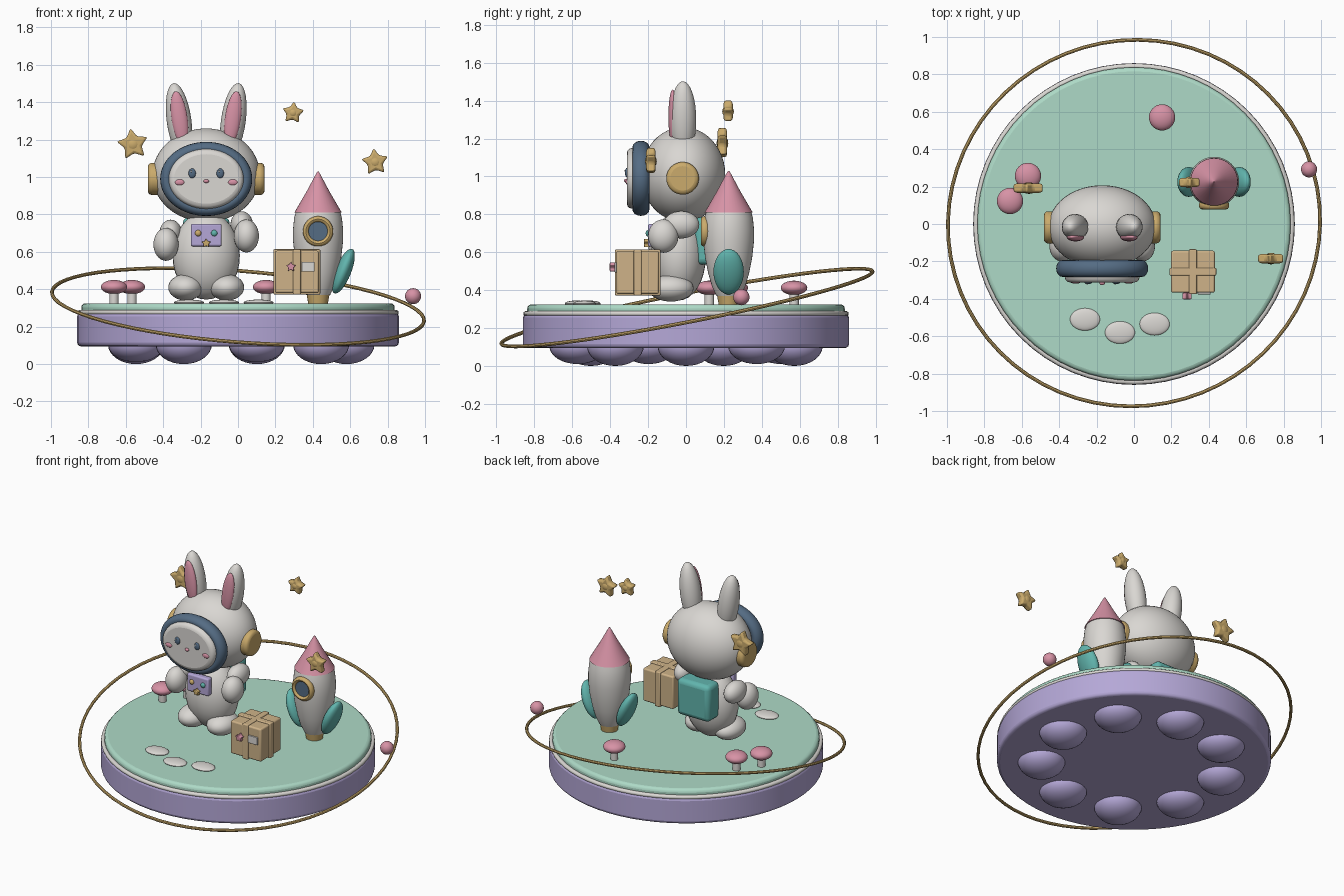
import bpy, bmesh, math
from mathutils import Matrix, Vector

if "Cube" in bpy.data.objects:
    bpy.data.objects.remove(bpy.data.objects["Cube"])


def material(name, rgb):
    m = bpy.data.materials.new(name)
    m.diffuse_color = (*rgb, 1)
    m.use_nodes = True
    m.node_tree.nodes["Principled BSDF"].inputs["Base Color"].default_value = m.diffuse_color
    return m


WHITE = material("warm_white", (0.70, 0.68, 0.65))
GREEN = material("mint_green", (0.42, 0.70, 0.57))
LAVENDER = material("lavender", (0.46, 0.39, 0.68))
PINK = material("pink", (0.68, 0.29, 0.38))
GOLD = material("gold", (0.60, 0.41, 0.15))
TAN = material("cardboard_tan", (0.62, 0.45, 0.25))
BLUE = material("slate_blue", (0.09, 0.15, 0.23))
TEAL = material("teal", (0.12, 0.46, 0.42))


def finish(name, bm, mat, loc=(0, 0, 0), rot=(0, 0, 0), bevel=0, segments=3):
    bmesh.ops.recalc_face_normals(bm, faces=bm.faces)
    mesh = bpy.data.meshes.new(name)
    bm.to_mesh(mesh)
    bm.free()
    ob = bpy.data.objects.new(name, mesh)
    bpy.context.collection.objects.link(ob)
    mesh.materials.append(mat)
    ob.location, ob.rotation_euler = loc, rot
    if bevel:
        b = ob.modifiers.new("rounded", 'BEVEL')
        b.width, b.segments, b.angle_limit = bevel, segments, math.radians(40)
    bpy.context.view_layer.objects.active = ob
    ob.select_set(True)
    bpy.ops.object.shade_smooth_by_angle(angle=math.radians(40))
    ob.select_set(False)
    return ob


def ball(name, loc, size, mat, rot=(0, 0, 0), seg=32):
    bm = bmesh.new()
    bmesh.ops.create_uvsphere(bm, u_segments=seg, v_segments=seg // 2, radius=1)
    bmesh.ops.scale(bm, vec=size, verts=bm.verts)
    return finish(name, bm, mat, loc, rot)


def box(name, loc, size, mat, bevel=0.01, rot=(0, 0, 0)):
    bm = bmesh.new()
    bmesh.ops.create_cube(bm, size=1)
    bmesh.ops.scale(bm, vec=size, verts=bm.verts)
    return finish(name, bm, mat, loc, rot, bevel)


def disc(name, loc, size, mat, rot=(0, 0, 0), bevel=0, seg=48):
    """Cylinder; size = (x radius, y radius, depth) before rotation."""
    bm = bmesh.new()
    bmesh.ops.create_cone(bm, cap_ends=True, segments=seg, radius1=1, radius2=1, depth=1)
    bmesh.ops.scale(bm, vec=size, verts=bm.verts)
    return finish(name, bm, mat, loc, rot, bevel)


def lathe(name, loc, profile, mat, seg=40):
    bm = bmesh.new()
    rings = [[bm.verts.new((r * math.cos(math.tau * i / seg), r * math.sin(math.tau * i / seg), z))
              for i in range(seg)] for r, z in profile]
    for a, b in zip(rings, rings[1:]):
        for i in range(seg):
            j = (i + 1) % seg
            bm.faces.new((a[i], a[j], b[j], b[i]))
    bm.faces.new(rings[0])
    bm.faces.new(rings[-1])
    return finish(name, bm, mat, loc)


def ring(name, loc, rx, ry, tube, tube_z, mat, rot=(0, 0, 0), seg=64, sides=12):
    """Torus with elliptical path and elliptical tube."""
    bm = bmesh.new()
    loops = []
    for i in range(seg):
        a = math.tau * i / seg
        loops.append([bm.verts.new(((rx + tube * math.cos(t)) * math.cos(a),
                                    (ry + tube * math.cos(t)) * math.sin(a),
                                    tube_z * math.sin(t)))
                      for t in (math.tau * k / sides for k in range(sides))])
    for i in range(seg):
        a, b = loops[i], loops[(i + 1) % seg]
        for k in range(sides):
            n = (k + 1) % sides
            bm.faces.new((a[k], b[k], b[n], a[n]))
    return finish(name, bm, mat, loc, rot)


def star(name, loc, r, depth, mat, turn=0, bevel=0.012):
    """Five-pointed star facing the front."""
    bm = bmesh.new()
    pts = []
    for i in range(10):
        a = math.pi / 2 + turn + i * math.pi / 5
        q = r * (1.0 if i % 2 == 0 else 0.54)
        pts.append(bm.verts.new((q * math.cos(a), -depth / 2, q * math.sin(a))))
    f = bm.faces.new(pts)
    out = bmesh.ops.extrude_face_region(bm, geom=[f])
    bmesh.ops.translate(bm, vec=(0, depth, 0),
                        verts=[v for v in out["geom"] if isinstance(v, bmesh.types.BMVert)])
    return finish(name, bm, mat, loc, bevel=bevel, segments=2)


FRONT = (math.pi / 2, 0, 0)
SIDE = (0, math.pi / 2, 0)

# Floating island base
disc("base_disc", (0, 0, 0.185), (0.86, 0.86, 0.18), LAVENDER, bevel=0.02, seg=64)
ring("base_rim", (0, 0, 0.276), 0.843, 0.843, 0.016, 0.014, WHITE)
disc("grass_top", (0, 0, 0.295), (0.838, 0.838, 0.06), GREEN, bevel=0.022, seg=64)
for i in range(9):
    a = math.tau * i / 9
    ball("underside_dome", (0.58 * math.cos(a), 0.58 * math.sin(a), 0.105),
         (0.15, 0.15, 0.105 if i % 2 == 0 else 0.095), LAVENDER)

# Tilted orbit ring with small moon
tilt = Vector((0.078, -0.195, 1)).to_track_quat('Z', 'Y').to_euler()
ring("orbit_ring", (0, 0.005, 0.308), 0.998, 0.998, 0.01, 0.01, GOLD, rot=tilt, sides=8)
ball("orbit_moon", (0.936, 0.292, 0.363), (0.043,) * 3, PINK, seg=24)

# Rabbit astronaut: body, head, backpack
CX = -0.17
ball("body", (CX, -0.04, 0.58), (0.18, 0.145, 0.235), WHITE)
ball("head", (CX, -0.015, 1.01), (0.288, 0.222, 0.25), WHITE, seg=48)
box("backpack", (CX, 0.11, 0.66), (0.25, 0.13, 0.25), TEAL, 0.03)
for s in (-1, 1):
    ball("ear", (CX + s * 0.145, -0.016, 1.3), (0.066, 0.07, 0.204), WHITE, (0, s * 0.14, 0))
    ball("inner_ear", (CX + s * 0.143, -0.07, 1.315), (0.043, 0.023, 0.145), PINK, (0, s * 0.14, 0))
    disc("ear_cup", (CX + s * 0.262, -0.018, 0.99), (0.086, 0.086, 0.1), GOLD, SIDE, 0.022)
    ball("foot", (CX + s * 0.11, -0.08, 0.41), (0.093, 0.12, 0.07), WHITE)
    lift = 0.025 if s > 0 else -0.02
    ball("upper_arm", (CX + s * 0.19, -0.025, 0.72 + lift), (0.06, 0.095, 0.072), WHITE)
    ball("hand", (CX + s * 0.215, -0.12, 0.66 + lift), (0.067, 0.08, 0.088), WHITE)

# Visor and face
ring("visor_frame", (CX, -0.238, 0.99), 0.212, 0.164, 0.034, 0.045, BLUE, FRONT, sides=16)
disc("face_plate", (CX, -0.255, 0.99), (0.2, 0.16, 0.115), WHITE, FRONT, 0.028)
for s in (-1, 1):
    ball("eye", (CX + s * 0.075, -0.312, 1.02), (0.02, 0.01, 0.026), BLUE, seg=16)
    ball("eye_glint", (CX + s * 0.075 - 0.005, -0.321, 1.03), (0.005, 0.003, 0.005), WHITE, seg=8)
    ball("cheek", (CX + s * 0.142, -0.311, 0.972), (0.026, 0.008, 0.016), PINK, seg=16)
ball("nose", (CX, -0.315, 0.978), (0.015, 0.012, 0.01), PINK, seg=16)

# Chest control panel
box("chest_panel", (CX, -0.178, 0.69), (0.165, 0.045, 0.12), LAVENDER, 0.01)
ball("left_button", (CX - 0.043, -0.201, 0.70), (0.017, 0.012, 0.017), GOLD, seg=16)
ball("right_button", (CX + 0.043, -0.201, 0.70), (0.017, 0.012, 0.017), TEAL, seg=16)
star("chest_star", (CX, -0.207, 0.646), 0.026, 0.03, GOLD, bevel=0.004)

# Rocket
RX, RY = 0.428, 0.225
lathe("rocket_body", (RX, RY, 0), [(0.065, 0.37), (0.088, 0.42), (0.108, 0.49), (0.124, 0.57),
      (0.134, 0.66), (0.134, 0.72), (0.128, 0.78), (0.115, 0.83)], WHITE)
lathe("rocket_nose", (RX, RY, 0), [(0.127, 0.81), (0.06, 0.925), (0.012, 1.015), (0.003, 1.03)], PINK)
lathe("rocket_nozzle", (RX, RY, 0), [(0.052, 0.32), (0.066, 0.40)], GOLD)
ring("porthole_frame", (RX, RY - 0.125, 0.71), 0.065, 0.065, 0.016, 0.022, GOLD, FRONT, seg=40)
disc("porthole_glass", (RX, RY - 0.115, 0.71), (0.058, 0.058, 0.04), BLUE, FRONT)
for s in (-1, 1):
    ball("rocket_fin", (RX + s * 0.135, RY, 0.497), (0.042, 0.08, 0.128), TEAL, (0, s * 0.38, 0))

# Parcel with straps, label and star
BX, BY, BZ = 0.315, -0.255, 0.493
box("parcel", (BX, BY, BZ), (0.234, 0.224, 0.226), TAN, 0.01)
box("parcel_strap_lengthwise", (BX, BY, BZ), (0.042, 0.24, 0.242), TAN, 0.006)
box("parcel_strap_crosswise", (BX, BY, BZ), (0.25, 0.042, 0.242), TAN, 0.006)
box("parcel_label", (BX + 0.06, BY - 0.115, BZ + 0.027), (0.07, 0.012, 0.052), WHITE, 0.002)
star("parcel_star", (BX - 0.032, BY - 0.13, BZ + 0.027), 0.028, 0.035, PINK, bevel=0.004)

# Mushrooms
for x, y in ((-0.567, 0.257), (-0.663, 0.123), (0.15, 0.57)):
    disc("mushroom_stem", (x, y, 0.36), (0.025, 0.025, 0.08), WHITE, seg=24)
    ball("mushroom_cap", (x, y, 0.412), (0.07, 0.07, 0.038), PINK)

# Stepping stones
for x, y in ((-0.262, -0.51), (-0.075, -0.58), (0.11, -0.535)):
    ball("stepping_stone", (x, y, 0.329), (0.08, 0.06, 0.016), WHITE)

# Floating stars
for x, y, z, r, turn in ((-0.562, 0.192, 1.175, 0.088, 0.15), (0.294, 0.222, 1.343, 0.063, -0.1),
                         (0.733, -0.185, 1.08, 0.076, 0.1)):
    star("floating_star", (x, y, z), r, 0.05, GOLD, turn)
    ball("star_center", (x, y, z), (r * 0.5, 0.031, r * 0.5), GOLD, seg=16)
